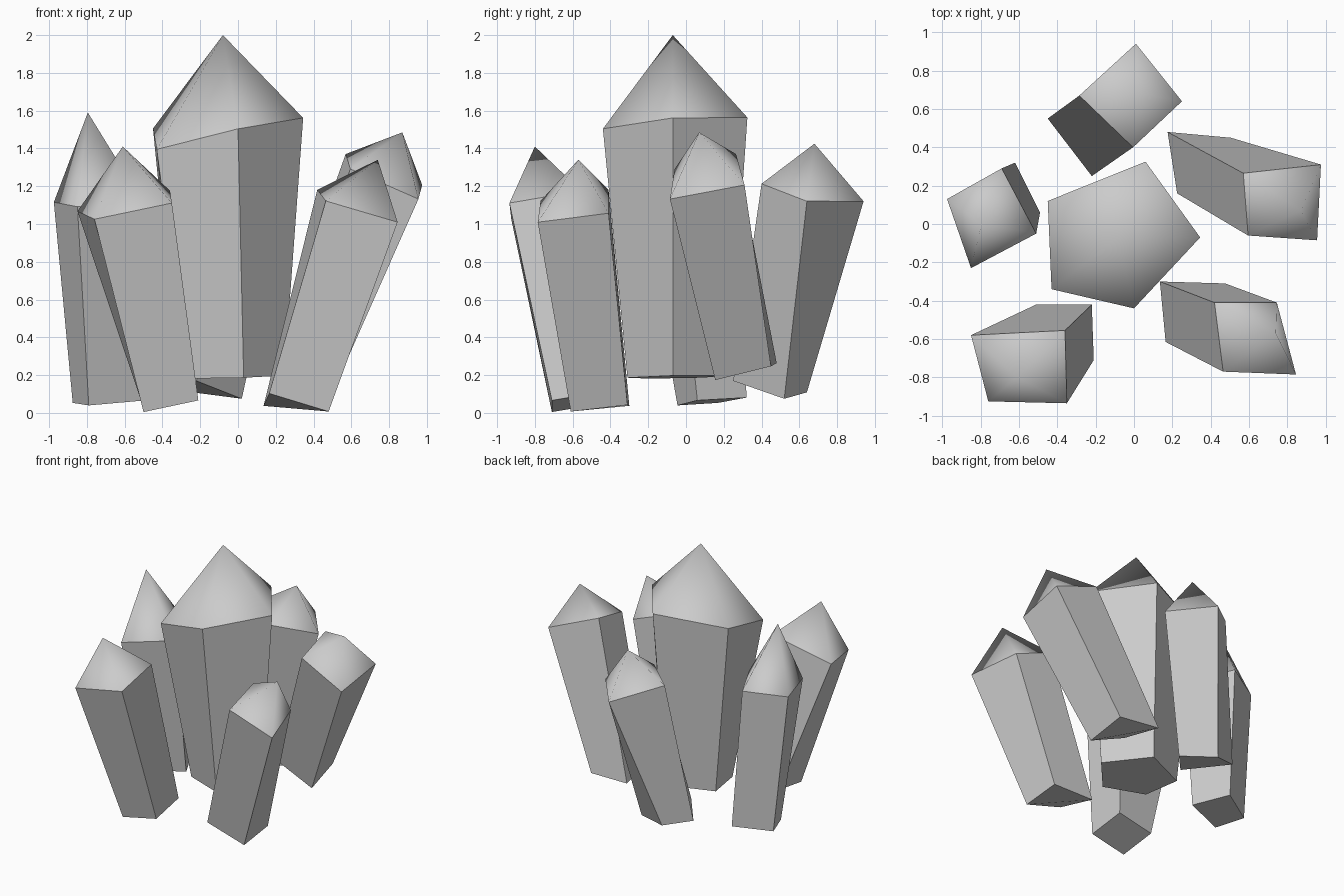
import bpy
import bmesh
from mathutils import Vector

if "Cube" in bpy.data.objects:
    bpy.data.objects.remove(bpy.data.objects["Cube"])


def ring(points, height, slope):
    """Outline cut square to the crystal axis; a third value nudges a corner up or down."""
    cx = sum(p[0] for p in points) / len(points)
    cy = sum(p[1] for p in points) / len(points)
    return [Vector((p[0], p[1], height - slope[0] * (p[0] - cx) - slope[1] * (p[1] - cy)
                    + (p[2] if len(p) > 2 else 0))) for p in points]


def crystal(name, base, base_z, top, top_z, tip):
    """Leaning faceted shaft with flat sides and a softly shaded pointed cap."""
    n = len(base)
    rise = top_z - base_z
    slope = [sum(t[i] - b[i] for t, b in zip(top, base)) / n / rise for i in (0, 1)]
    bm = bmesh.new()
    low = [bm.verts.new(v) for v in ring(base, base_z, slope)]
    high = [bm.verts.new(v) for v in ring(top, top_z, slope)]
    apex = bm.verts.new(tip)
    bm.faces.new(low[::-1])
    for i in range(n):
        j = (i + 1) % n
        bm.faces.new((low[i], low[j], high[j], high[i]))
        bm.faces.new((high[i], high[j], apex)).smooth = True
        bm.edges.get((high[i], high[j])).smooth = False
    bmesh.ops.recalc_face_normals(bm, faces=bm.faces)
    mesh = bpy.data.meshes.new(name)
    bm.to_mesh(mesh)
    bm.free()
    bpy.context.collection.objects.link(bpy.data.objects.new(name, mesh))


# Tall five-sided crystal in the middle
crystal("centre_crystal",
        [(.03, -.31), (.245, -.07), (.01, .23), (-.32, .09), (-.27, -.19)], .19,
        [(0, -.44, 0), (.345, -.07, .04), (.06, .325, .04), (-.45, .12, 0), (-.43, -.34, -.1)],
        1.51, (-.08, -.07, 2.0))
# (centre crystal leans very little, so its base is close to level)

# Four-sided crystals leaning outwards around it
crystal("front_left_crystal",
        [(-.5, -.71), (-.21, -.71), (-.22, -.42), (-.51, -.42)], .06,
        [(-.76, -.925), (-.35, -.935), (-.36, -.555), (-.85, -.58)], 1.095,
        (-.61, -.8, 1.41))
crystal("left_crystal",
        [(-.79, -.045), (-.49, .06), (-.62, .32), (-.875, .17)], .06,
        [(-.85, -.23), (-.51, -.05), (-.69, .29), (-.975, .13)], 1.12,
        (-.795, 0, 1.59))
crystal("back_crystal",
        [(-.22, .25), (.02, .52), (-.24, .64), (-.45, .55)], .13,
        [(-.005, .4), (.25, .64), (.01, .94), (-.285, .67)], 1.17,
        (.03, .68, 1.425))
crystal("back_right_crystal",
        [(.225, .16), (.53, .155), (.505, .45), (.175, .48, -.13)], .28,
        [(.595, -.06), (.955, -.085), (.975, .31), (.57, .265)], 1.25,
        (.87, .07, 1.485))
crystal("front_right_crystal",
        [(.165, -.615, .03), (.48, -.61, .025), (.475, -.31, .02), (.135, -.3, -.085)], .05,
        [(.465, -.77), (.845, -.785), (.745, -.41, -.03), (.42, -.41)], 1.1,
        (.74, -.57, 1.34))
